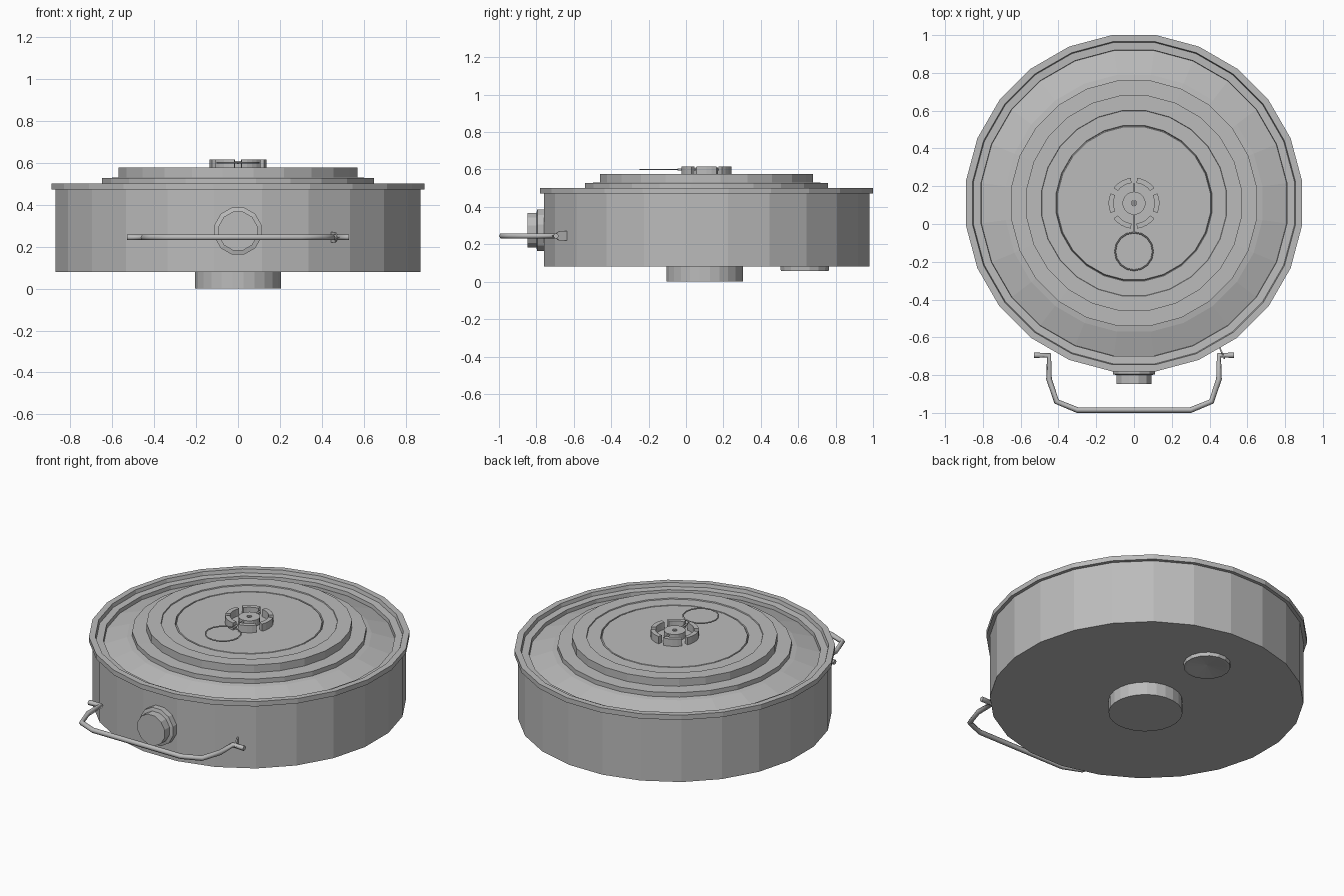
import bpy, bmesh, math
from mathutils import Vector

cube = bpy.data.objects.get("Cube")
if cube:
    bpy.data.objects.remove(cube)

grey = bpy.data.materials.new("plain_grey")
grey.use_nodes = True
grey.diffuse_color = (0.5, 0.5, 0.5, 1)
grey.node_tree.nodes["Principled BSDF"].inputs["Base Color"].default_value = (0.5, 0.5, 0.5, 1)

CY = 0.11  # centre line of the round body


def finish(name, bm, loc=(0, 0, 0), rot=(0, 0, 0)):
    bmesh.ops.remove_doubles(bm, verts=bm.verts, dist=0.0001)
    bmesh.ops.recalc_face_normals(bm, faces=bm.faces)
    mesh = bpy.data.meshes.new(name)
    bm.to_mesh(mesh)
    bm.free()
    mesh.materials.append(grey)
    obj = bpy.data.objects.new(name, mesh)
    obj.location, obj.rotation_euler = loc, rot
    bpy.context.collection.objects.link(obj)
    return obj


def lathe(name, profile, sides, loc, rot=(0, 0, 0)):
    """Turn a profile of (flat-to-centre radius, height) into a many-sided solid."""
    bm = bmesh.new()
    k = 1 / math.cos(math.pi / sides)
    rings = []
    for i in range(sides):
        a = 2 * math.pi * (i + 0.5) / sides
        rings.append([bm.verts.new((r * k * math.cos(a), r * k * math.sin(a), z))
                      for r, z in profile])
    for i in range(sides):
        p, q = rings[i], rings[(i + 1) % sides]
        for j in range(len(profile) - 1):
            bm.faces.new((p[j], q[j], q[j + 1], p[j + 1]))
    return finish(name, bm, loc, rot)


def sector(bm, inner, outer, low, high, start, end, steps=4):
    """Add one curved block."""
    rings = []
    for i in range(steps + 1):
        a = start + (end - start) * i / steps
        rings.append([bm.verts.new((r * math.cos(a), r * math.sin(a), z))
                      for r, z in ((inner, low), (outer, low), (outer, high), (inner, high))])
    for p, q in zip(rings, rings[1:]):
        for j in range(4):
            n = (j + 1) % 4
            bm.faces.new((p[j], q[j], q[n], p[n]))
    bm.faces.new(rings[0])
    bm.faces.new(rings[-1])


def wire(name, points, radius, closed=False):
    curve = bpy.data.curves.new(name, "CURVE")
    curve.dimensions = "3D"
    curve.bevel_depth = radius
    curve.bevel_resolution = 1
    curve.use_fill_caps = True
    spline = curve.splines.new("POLY")
    spline.points.add(len(points) - 1)
    for p, co in zip(spline.points, points):
        p.co = (*co, 1)
    spline.use_cyclic_u = closed
    curve.materials.append(grey)
    obj = bpy.data.objects.new(name, curve)
    bpy.context.collection.objects.link(obj)
    bpy.ops.object.select_all(action="DESELECT")
    obj.select_set(True)
    bpy.context.view_layer.objects.active = obj
    bpy.ops.object.convert(target="MESH")
    bpy.context.object.data.shade_flat()


# Drum with overhanging rim, sloped shoulder and stepped lid
lathe("drum", [
    (0, 0.08), (0.87, 0.08), (0.87, 0.472), (0.89, 0.472), (0.89, 0.502),
    (0.855, 0.502), (0.85, 0.48), (0.81, 0.478), (0.808, 0.455),
    (0.68, 0.495), (0.65, 0.5), (0.65, 0.528), (0.57, 0.53), (0.57, 0.577),
    (0.49, 0.577), (0.488, 0.571), (0.412, 0.571), (0.409, 0.56),
    (0.404, 0.571), (0, 0.571)], 24, (0, CY, 0))

# Underside foot and small dished cap
lathe("foot", [(0, 0), (0.205, 0), (0.205, 0.085), (0, 0.085)], 24, (0, CY - 0.01, 0))
lathe("bottom_cap", [(0, 0.072), (0.115, 0.058), (0.128, 0.058), (0.13, 0.085), (0, 0.085)],
      16, (0, 0.635, 0))

# Front plug with flange
lathe("front_plug", [(0, -0.02), (0.112, -0.02), (0.112, 0.035), (0.092, 0.04),
                     (0.092, 0.088), (0, 0.088)],
      12, (0, -0.76, 0.275), (math.pi / 2, 0, 0))

# Notched collar on the lid
bm = bmesh.new()
gap = math.radians(7)
for i in range(6):
    a = math.radians(30 + 60 * i)
    sector(bm, 0.108, 0.135, 0.565, 0.616, a + gap, a + math.pi / 3 - gap)
finish("collar", bm, (0, CY, 0))

# Centre button with a small hole
lathe("button", [(0, 0.565), (0.06, 0.565), (0.06, 0.61), (0.014, 0.61), (0.014, 0.598), (0, 0.598)],
      16, (0, CY, 0))

# Pin and pull ring
wire("pin", [(0, 0.215, 0.6), (0, -0.045, 0.6)], 0.006)
wire("pull_ring", [(0.1 * math.cos(t * math.pi / 8), -0.145 + 0.1 * math.sin(t * math.pi / 8), 0.6)
                   for t in range(16)], 0.004, True)

# Bent carrying handle, mirrored about the middle
half = [(0.53, -0.695), (0.45, -0.695), (0.45, -0.82), (0.41, -0.94), (0.3, -0.985)]
path = half + [(-x, y) for x, y in reversed(half)]
wire("carry_handle", [(x, y, 0.245) for x, y in path], 0.015)

# Pointed hinge tab at the left end of the handle
bm = bmesh.new()
start, along = Vector((0.43, -0.6, 0)), Vector((0.4, -0.92, 0)).normalized()
side = Vector((-along.y, along.x, 0)) * 0.008
outline = [(0, 0.22), (0.085, 0.22), (0.125, 0.245), (0.085, 0.27), (0, 0.27)]
face = bm.faces.new([bm.verts.new(start + along * d - side / 2 + Vector((0, 0, z)))
                     for d, z in outline])
top = bmesh.ops.extrude_face_region(bm, geom=[face])["geom"]
bmesh.ops.translate(bm, vec=side, verts=[v for v in top if isinstance(v, bmesh.types.BMVert)])
finish("hinge_tab", bm)
